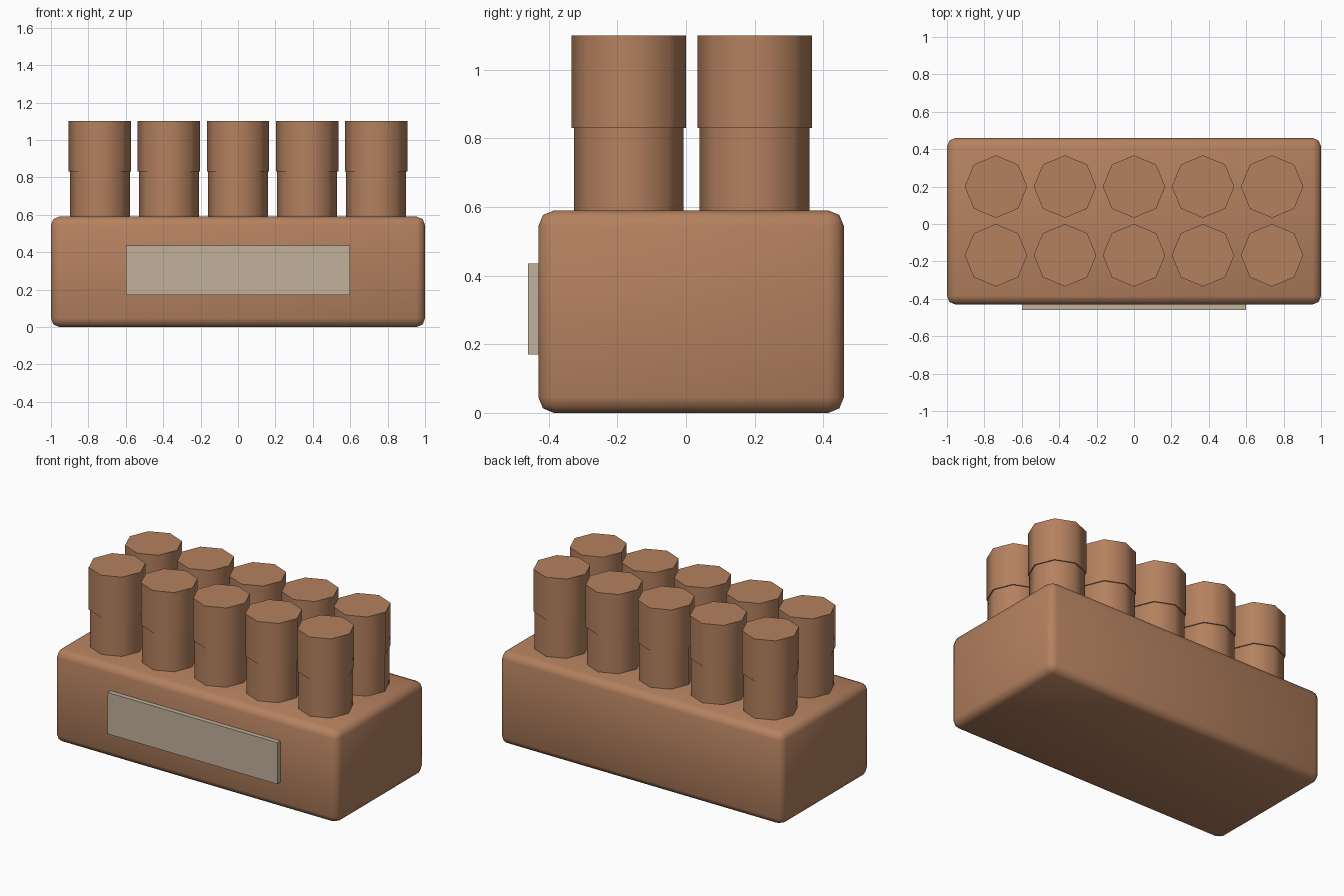
import bpy
import math

if "Cube" in bpy.data.objects:
    bpy.data.objects.remove(bpy.data.objects["Cube"])


def make_material(name, rgb):
    mat = bpy.data.materials.new(name)
    mat.diffuse_color = (*rgb, 1.0)
    mat.use_nodes = True
    mat.node_tree.nodes["Principled BSDF"].inputs["Base Color"].default_value = mat.diffuse_color
    return mat


brown = make_material("warm brown", (0.46, 0.22, 0.115))
beige = make_material("pale beige", (0.54, 0.44, 0.33))


def finish(obj, name, mat):
    obj.name = name
    obj.data.materials.append(mat)
    return obj


def box(name, lo, hi, mat):
    centre = [(a + b) / 2 for a, b in zip(lo, hi)]
    bpy.ops.mesh.primitive_cube_add(size=1, location=centre)
    obj = bpy.context.object
    obj.scale = [b - a for a, b in zip(lo, hi)]
    bpy.ops.object.transform_apply(location=False, rotation=False, scale=True)
    return finish(obj, name, mat)


def octagon_post(name, x, y, radius, z0, z1):
    bpy.ops.mesh.primitive_cylinder_add(
        vertices=8, radius=radius, depth=z1 - z0, location=(x, y, (z0 + z1) / 2))
    obj = bpy.context.object
    bpy.ops.object.shade_smooth_by_angle(angle=math.radians(50))
    return finish(obj, name, brown)


# Rounded block
block = box("block", (-1, -0.43, 0), (1, 0.46, 0.59), brown)
bevel = block.modifiers.new("rounded edges", 'BEVEL')
bevel.width = 0.045
bevel.segments = 2
bpy.ops.object.shade_smooth()

# Label plate on the front
box("label_plate", (-0.6, -0.46, 0.17), (0.6, -0.425, 0.435), beige)

# Two rows of five capped posts
for row, y in (("front", -0.167), ("back", 0.2)):
    for i in range(5):
        x = (i - 2) * 0.369
        octagon_post(f"{row}_post_{i + 1}", x, y, 0.16, 0.55, 0.84)
        octagon_post(f"{row}_cap_{i + 1}", x, y, 0.167, 0.83, 1.10)
